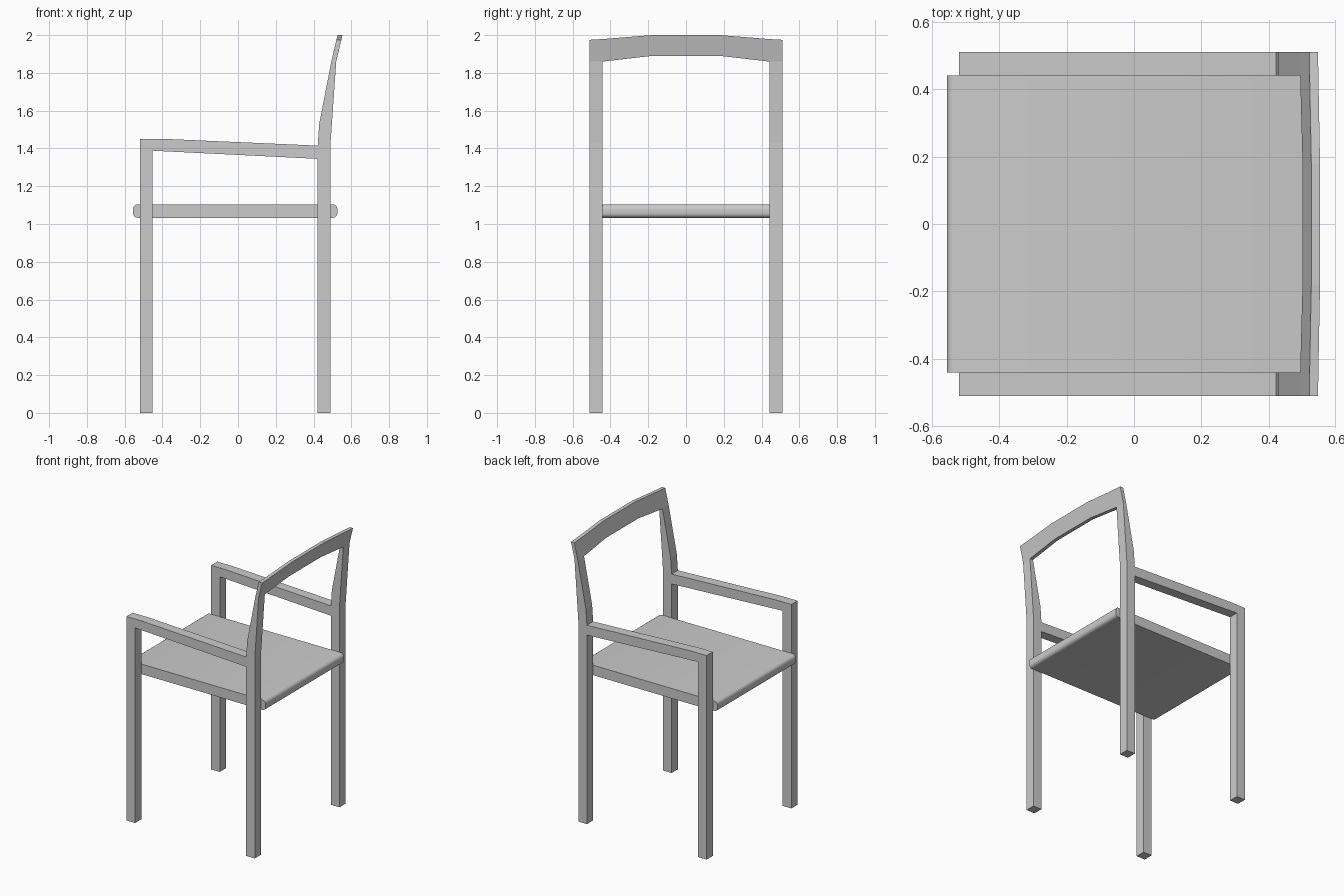
import bpy, bmesh

if "Cube" in bpy.data.objects:
    bpy.data.objects.remove(bpy.data.objects["Cube"])

bm = bmesh.new()

# Side frames: front leg, sloping armrest and bent back post as one outline
OUTLINE = [(-0.52, 0), (-0.452, 0), (-0.452, 1.388), (0.422, 1.345),
           (0.422, 0), (0.49, 0), (0.49, 1.43), (0.52, 1.86),
           (0.494, 1.86), (0.43, 1.53), (0.422, 1.415), (-0.40, 1.451), (-0.52, 1.451)]
OUTER, INNER = 0.511, 0.441


def side_frame(y0, y1):
    a = [bm.verts.new((x, y0, z)) for x, z in OUTLINE]
    b = [bm.verts.new((x, y1, z)) for x, z in OUTLINE]
    bm.faces.new(a)
    bm.faces.new(b)
    n = len(a)
    for i in range(n):
        if i != 7:  # post top stays open, the rail continues it
            j = (i + 1) % n
            bm.faces.new((a[i], a[j], b[j], b[i]))


for s in (-1, 1):
    side_frame(s * INNER, s * OUTER)


# Arched top rail, leaning backwards with height
def front_x(z):
    return 0.494 + (z - 1.86) * 0.236


def rail_section(y, z0, z1):
    pts = [(front_x(z0), z0), (front_x(z0) + 0.026, z0),
           (front_x(z1) + 0.026, z1), (front_x(z1), z1)]
    return [bm.verts.new((x, y, z)) for x, z in pts]


half = [(0.18, 1.89, 2.0), (INNER, 1.86, 1.979), (OUTER, 1.86, 1.975)]
stations = [(-y, a, b) for y, a, b in reversed(half)] + half
rings = [rail_section(*st) for st in stations]
for k in range(len(rings) - 1):
    for i in range(4):
        if i == 0 and k in (0, len(rings) - 2):
            continue  # open where the posts join
        j = (i + 1) % 4
        bm.faces.new((rings[k][i], rings[k][j], rings[k + 1][j], rings[k + 1][i]))
bm.faces.new(rings[0])
bm.faces.new(rings[-1])

bmesh.ops.remove_doubles(bm, verts=bm.verts, dist=0.0005)
bmesh.ops.recalc_face_normals(bm, faces=bm.faces)
mesh = bpy.data.meshes.new("chair_frame")
bm.to_mesh(mesh)
bm.free()
bpy.context.collection.objects.link(bpy.data.objects.new("chair_frame", mesh))

# Seat: slab with rounded front and rear edges
x0, x1, z0, z1 = -0.556, 0.526, 1.033, 1.104
bm = bmesh.new()
bmesh.ops.create_cube(bm, size=1)
for v in bm.verts:
    v.co = ((x0 + x1) / 2 + v.co.x * (x1 - x0), v.co.y * 2 * INNER,
            (z0 + z1) / 2 + v.co.z * (z1 - z0))
long_edges = [e for e in bm.edges if abs(e.verts[0].co.y - e.verts[1].co.y) > 0.1]
bmesh.ops.bevel(bm, geom=long_edges, offset=0.024, segments=4, profile=0.5, affect='EDGES')
bmesh.ops.recalc_face_normals(bm, faces=bm.faces)
mesh = bpy.data.meshes.new("seat")
bm.to_mesh(mesh)
bm.free()
seat = bpy.data.objects.new("seat", mesh)
bpy.context.collection.objects.link(seat)
bpy.context.view_layer.objects.active = seat
seat.select_set(True)
bpy.ops.object.shade_smooth_by_angle()
